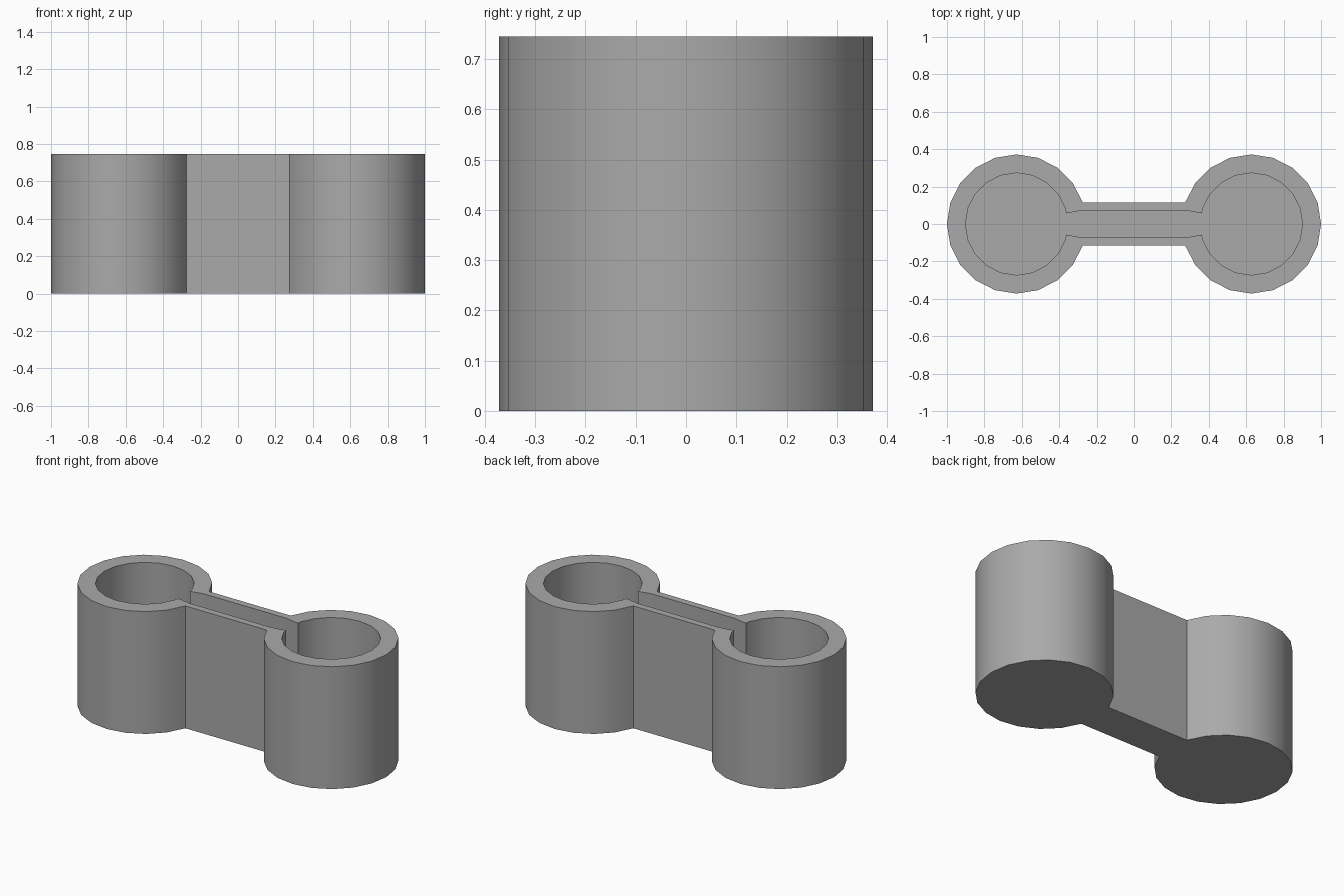
import bpy
import bmesh
from math import sin, cos, radians

if "Cube" in bpy.data.objects:
    bpy.data.objects.remove(bpy.data.objects["Cube"], do_unlink=True)

HEIGHT = 0.745
FLOOR = 0.1
CENTRE = 0.628
STEP = 18


def dumbbell(radius, neck=()):
    """Outline of two round ends; neck lists extra points after the first arc."""
    arc = [(CENTRE + radius * cos(radians(a)), radius * sin(radians(a)))
           for a in range(-180 + STEP, 180, STEP)]
    half = [(x, -y) for x, y in reversed(neck)] + arc + list(neck)
    return half + [(-x, -y) for x, y in half]


def ring(bm, outline, z):
    return [bm.verts.new((x, y, z)) for x, y in outline]


def walls(bm, low, high):
    n = len(low)
    for i in range(n):
        j = (i + 1) % n
        bm.faces.new((low[i], low[j], high[j], high[i]))


# Outer shell and hollow, sharing one rim
outer = dumbbell(0.372)
inner = dumbbell(0.273, [(0.363, 0.057), (0.276, 0.073)])
bm = bmesh.new()
rims = []
for outline, base in ((outer, 0), (inner, FLOOR)):
    low, high = ring(bm, outline, base), ring(bm, outline, HEIGHT)
    walls(bm, low, high)
    bm.faces.new(low)
    rims += [bm.edges.get((high[i - 1], high[i])) for i in range(len(high))]

# Flat rim between the two outlines
bmesh.ops.triangle_fill(bm, edges=rims, use_beauty=True)
bmesh.ops.recalc_face_normals(bm, faces=bm.faces)
mesh = bpy.data.meshes.new("twin_cup_container")
bm.to_mesh(mesh)
bm.free()

# Single grey material
grey = bpy.data.materials.new("mid_grey")
grey.use_nodes = True
colour = (0.4, 0.4, 0.4, 1)
grey.diffuse_color = colour
grey.node_tree.nodes["Principled BSDF"].inputs["Base Color"].default_value = colour
mesh.materials.append(grey)

container = bpy.data.objects.new("twin_cup_container", mesh)
bpy.context.collection.objects.link(container)
bpy.ops.object.select_all(action="DESELECT")
container.select_set(True)
bpy.context.view_layer.objects.active = container
bpy.ops.object.shade_smooth_by_angle(angle=radians(30))
